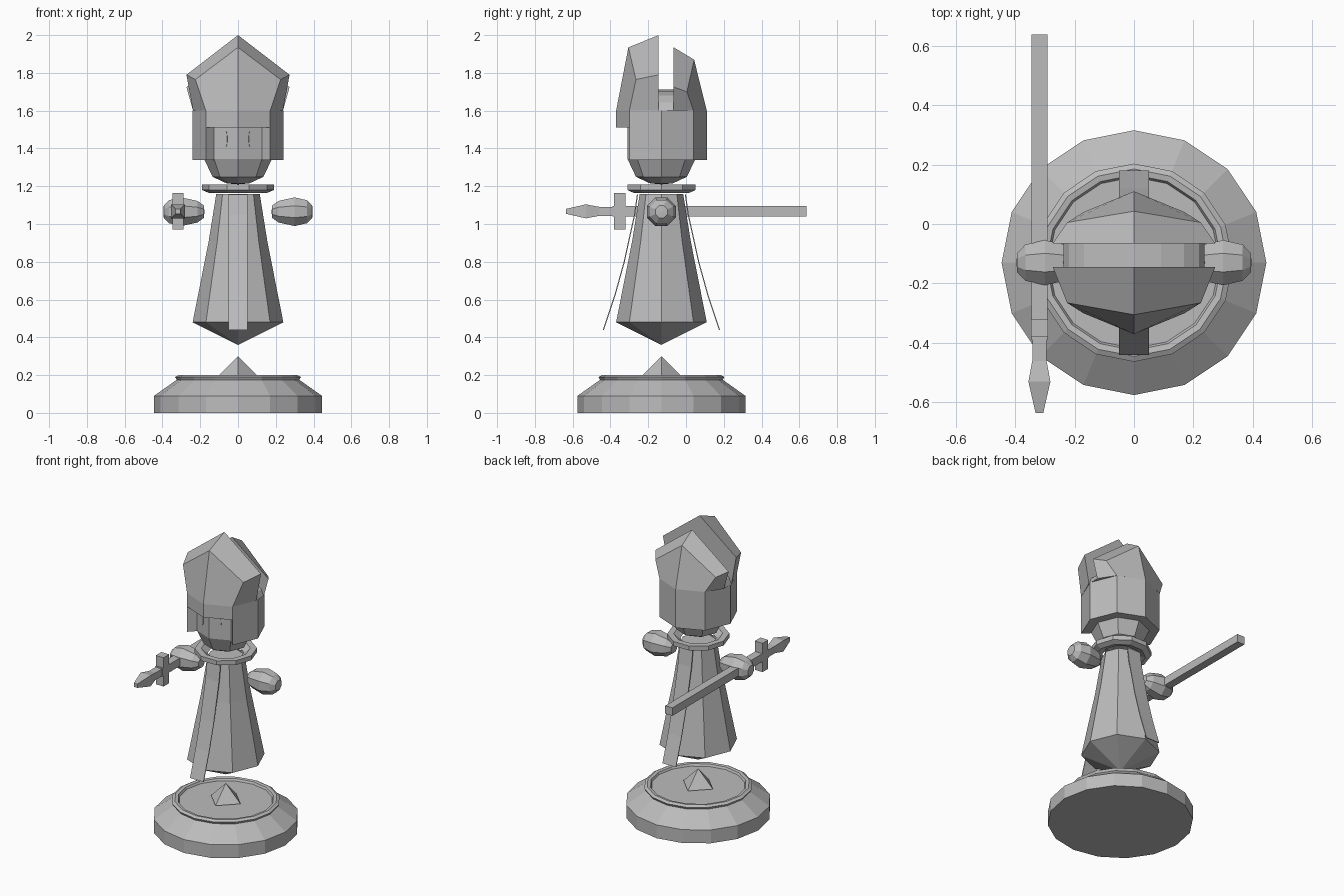
import bpy, bmesh, math
from mathutils import Matrix, Vector

if "Cube" in bpy.data.objects:
    bpy.data.objects.remove(bpy.data.objects["Cube"])

CY = -0.13  # y of the figure's axis
grey = bpy.data.materials.new("stone grey")
grey.diffuse_color = (0.5, 0.5, 0.5, 1)
grey.use_nodes = True
grey.node_tree.nodes["Principled BSDF"].inputs["Base Color"].default_value = grey.diffuse_color


def add(name, verts, faces):
    me = bpy.data.meshes.new(name)
    me.from_pydata([tuple(v) for v in verts], [], faces)
    bm = bmesh.new()
    bm.from_mesh(me)
    bmesh.ops.remove_doubles(bm, verts=bm.verts, dist=1e-5)
    bmesh.ops.recalc_face_normals(bm, faces=bm.faces)
    bm.to_mesh(me)
    bm.free()
    me.materials.append(grey)
    ob = bpy.data.objects.new(name, me)
    bpy.context.collection.objects.link(ob)
    return ob


def lathe(name, profile, sides, closed=False, matrix=None):
    """Revolve (radius, height) points; matrix places the result."""
    m = matrix or Matrix.Translation((0, CY, 0))
    verts, faces = [], []
    for r, z in profile:
        for i in range(sides):
            a = 2 * math.pi * i / sides
            verts.append(m @ Vector((r * math.cos(a), r * math.sin(a), z)))
    n = len(profile)
    for k in range(n if closed else n - 1):
        for i in range(sides):
            j, l = (i + 1) % sides, (k + 1) % n
            faces.append((k * sides + i, k * sides + j, l * sides + j, l * sides + i))
    return add(name, verts, faces)


def box(name, x, y, z):
    v = [(a, b, c) for a in x for b in y for c in z]
    return add(name, v, [(0, 1, 3, 2), (4, 6, 7, 5), (0, 4, 5, 1),
                         (2, 3, 7, 6), (0, 2, 6, 4), (1, 5, 7, 3)])


# Stand with recessed top and small pyramid
lathe("base", [(0, 0), (0.445, 0), (0.445, 0.09), (0.325, 0.175), (0.333, 0.19),
               (0.315, 0.2), (0.295, 0.197), (0.288, 0.183), (0, 0.183)], 16)
lathe("base_pyramid", [(0, 0.183), (0.11, 0.19), (0, 0.3)], 4)

# Robe and collar
lathe("robe", [(0, 0.36), (0.24, 0.48), (0.155, 0.91), (0.115, 1.16), (0, 1.16)], 8)
lathe("collar", [(0.155, 1.165), (0.19, 1.18), (0.19, 1.21), (0.15, 1.21), (0.11, 1.18)],
      10, closed=True)

# Front and back hanging bands
for name, s in (("front_band", -1), ("back_band", 1)):
    path = [(0.13, 1.155), (0.145, 1.05), (0.2, 0.8), (0.25, 0.62), (0.31, 0.44)]
    loop = path + [(d - 0.006, z) for d, z in reversed(path)]
    n = len(loop)
    verts = [(x, CY + s * d, z) for x in (-0.05, 0.05) for d, z in loop]
    faces = [(i, (i + 1) % n, n + (i + 1) % n, n + i) for i in range(n)]
    for o in (0, n):
        faces += [(o + i, o + i + 1, o + n - 2 - i, o + n - 1 - i) for i in range(n // 2 - 1)]
    add(name, verts, faces)

# Head
lathe("head", [(0, 1.21), (0.06, 1.215), (0.135, 1.25), (0.18, 1.345), (0.18, 1.52), (0, 1.52)], 8)

# Narrow oval eyes lying on the two front faces
for name, s in (("left_eye", 1), ("right_eye", -1)):
    ang = math.radians(22.5)
    nrm = Vector((s * math.sin(ang), -math.cos(ang), 0))
    tan = Vector((math.cos(ang), s * math.sin(ang), 0))
    c = Vector((0, CY, 1.45)) + nrm * (0.18 * math.cos(ang)) + tan * s * 0.0
    rim = [c + tan * (0.009 * math.cos(t * math.pi / 4)) + Vector((0, 0, 0.042 * math.sin(t * math.pi / 4)))
           for t in range(8)]
    verts = rim + [p + nrm * 0.004 for p in rim]
    add(name, verts, [tuple(range(8)), tuple(range(8, 16))] +
        [(i, (i + 1) % 8, 8 + (i + 1) % 8, 8 + i) for i in range(8)])


def octo(r, i):
    a = math.radians(-90 + 45 * i)
    return r * math.cos(a), CY + r * math.sin(a)


# Hood skirt, open at the face
sec = [[(*octo(r, i), z) for r, z in ((0.24, 1.34), (0.24, 1.51), (0.18, 1.51), (0.18, 1.34))]
       for i in range(1, 8)]
faces = [(4 * i + k, 4 * i + (k + 1) % 4, 4 * i + 4 + (k + 1) % 4, 4 * i + 4 + k)
         for i in range(6) for k in range(4)]
add("hood_skirt", sum(sec, []), faces + [(0, 1, 2, 3), (24, 25, 26, 27)])
lathe("hood_band", [(0, 1.51), (0.24, 1.51), (0.24, 1.6), (0, 1.6)], 8)


# Two peaked halves of the tall hat
def peak(name, y_in, y_mid, y_end, z_side, top_in, top_out, corner):
    cx, cy, cz = corner
    verts = [(0, y_end, 1.6), (0, top_out[0], top_out[1]), (0, y_in, top_in), (0, y_in, 1.6)]
    for s in (-1, 1):
        verts += [(s * 0.17, y_mid, 1.6), (s * 0.238, y_in, 1.6),
                  (s * cx, cy, cz), (s * 0.273, y_in, z_side)]
    faces = []
    for o in (4, 8):
        lo, li, co, si = o, o + 1, o + 2, o + 3
        faces += [(0, lo, co, 1), (lo, li, si, co), (1, co, si, 2), (2, si, li, 3), (0, 3, li, lo)]
    add(name, verts, faces)


peak("hat_front", -0.145, -0.30, -0.37, 1.79, 2.0, (-0.305, 1.935), (0.225, -0.265, 1.765))
peak("hat_back", -0.065, 0.04, 0.11, 1.725, 1.935, (0.043, 1.87), (0.225, 0.005, 1.70))

# Arched filler in the slot between the peaks
arc = [(0.237 * math.cos(math.pi * i / 8), 1.6 + 0.112 * math.sin(math.pi * i / 8)) for i in range(9)]
verts = [(x, y, z) for y in (-0.15, -0.06) for x, z in arc]
add("hat_arch", verts, [tuple(range(9)), tuple(range(9, 18))] +
    [(i, (i + 1) % 9, 9 + (i + 1) % 9, 9 + i) for i in range(9)])

# Floating hands
for name, s in (("left_hand", 1), ("right_hand", -1)):
    m = Matrix.Translation((0, CY, 1.065)) @ Matrix.Rotation(s * math.pi / 2, 4, 'Y') \
        @ Matrix.Rotation(math.pi / 8, 4, 'Z')
    lathe(name, [(0, 0.178), (0.035, 0.18), (0.062, 0.215), (0.082, 0.30),
                 (0.066, 0.365), (0.035, 0.393), (0, 0.395)], 8, matrix=m)

# Staff with cross guard and pointed tip
SX, SZ = -0.318, 1.067
box("staff", (SX - 0.027, SX + 0.027), (-0.39, 0.637), (SZ - 0.027, SZ + 0.027))
box("staff_cross", (SX - 0.029, SX + 0.029), (-0.38, -0.32), (SZ - 0.097, SZ + 0.097))
m = Matrix.Translation((SX, 0, SZ)) @ Matrix.Rotation(math.pi / 2, 4, 'X') @ Matrix.Rotation(math.pi / 4, 4, 'Z')
q = math.sqrt(2)
lathe("staff_tip", [(0, 0.37), (0.024 * q, 0.37), (0.024 * q, 0.46), (0.037 * q, 0.53),
                    (0.013 * q, 0.635), (0, 0.635)], 4, matrix=m)
